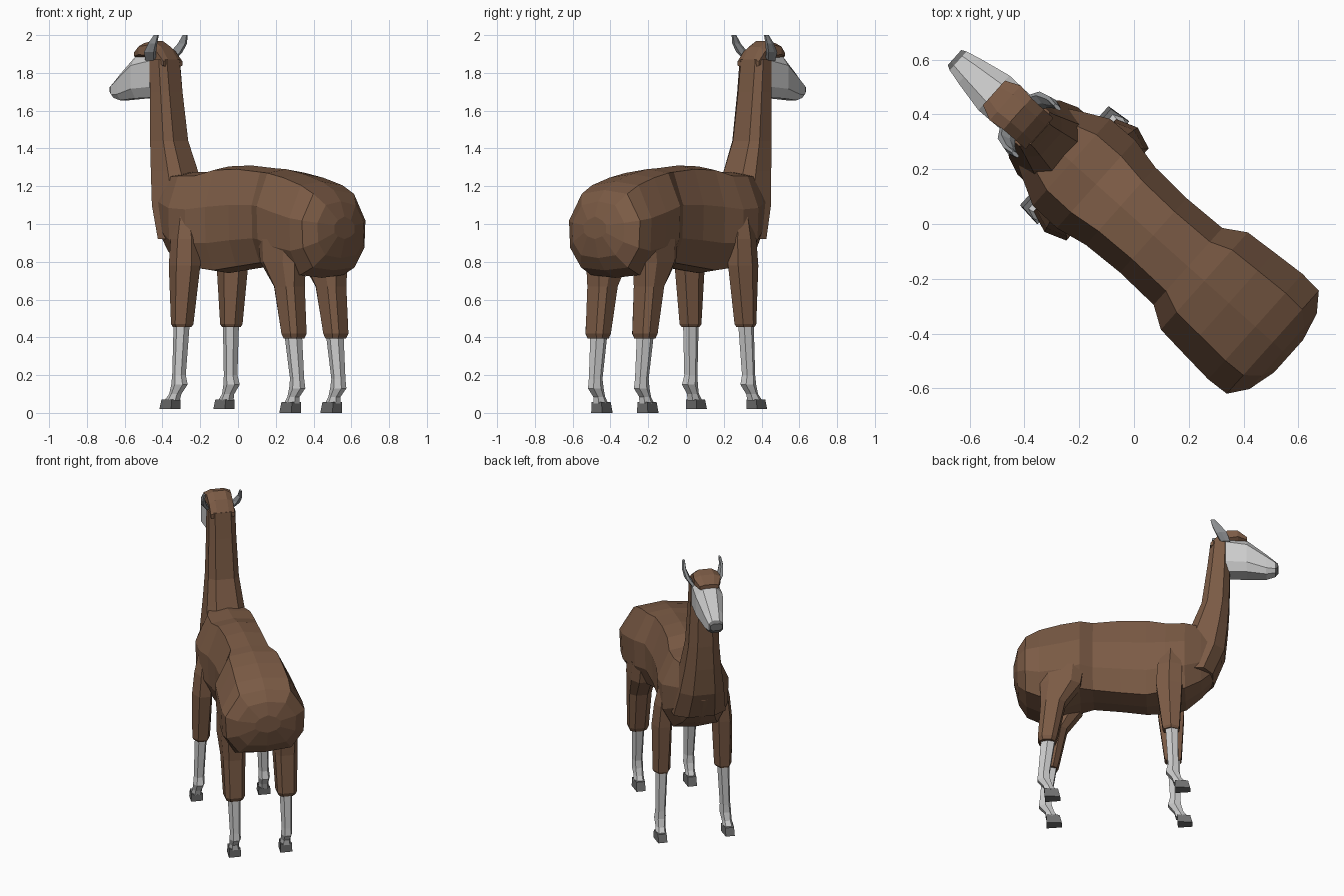
import bpy, bmesh, math
from mathutils import Matrix, Vector

# Local frame: X forward, Y left; the animal stands diagonally in the world
PLACE = Matrix.Rotation(math.radians(138.2), 4, 'Z') @ Matrix.Translation((0, -0.016, 0))
OCT = [(1, .5), (.55, 1), (-.55, 1), (-1, .6), (-1, -.6), (-.55, -1), (.55, -1), (1, -.5)]
HEX = [(1, .55), (0, 1), (-1, .55), (-1, -.55), (0, -1), (1, -.55)]
BOX = [(1, .75), (-1, 1), (-1, -1), (1, -.75)]


def material(name, rgb):
    m = bpy.data.materials.new(name)
    m.diffuse_color = (*rgb, 1)
    return m


WOOL = material("brown_wool", (.2, .105, .06))
DARK = material("dark_grey", (.16, .16, .16))
EAR = material("ear_grey", (.27, .28, .29))


def loft(name, rings, mat=None, side=1):
    """Skin a list of equal-length point rings and cap both ends."""
    bm = bmesh.new()
    loops = [[bm.verts.new(PLACE @ Vector((x, y * side, z))) for x, y, z in r] for r in rings]
    n = len(loops[0])
    for a, b in zip(loops, loops[1:]):
        for i in range(n):
            j = (i + 1) % n
            bm.faces.new((a[i], a[j], b[j], b[i]))
    bm.faces.new(loops[0])
    bm.faces.new(loops[-1])
    bmesh.ops.recalc_face_normals(bm, faces=bm.faces)
    me = bpy.data.meshes.new(name)
    bm.to_mesh(me)
    bm.free()
    ob = bpy.data.objects.new(name, me)
    bpy.context.collection.objects.link(ob)
    if mat:
        me.materials.append(mat)
    return ob


def flat(x, y, z, hx, hy, shape):
    """Horizontal ring."""
    return [(x + hx * a, y + hy * b, z) for a, b in shape]


def upright(x, z0, z1, w, shape=OCT):
    """Ring across the body axis."""
    c, h = (z0 + z1) / 2, (z1 - z0) / 2
    return [(x, w * b, c + h * a) for a, b in shape]


def torso_ring(x, top, bot, w):
    h = top - bot
    half = [(.64 * w, top - .02), (w, top - .38 * h), (.97 * w, top - .72 * h), (.66 * w, bot + .015)]
    pts = [(0, top)] + half + [(0, bot)] + [(-y, z) for y, z in reversed(half)]
    return [(x, y, z) for y, z in pts]


# Torso, rounded rump to chest
loft("torso", [torso_ring(*r) for r in (
    (-.742, 1.04, .92, .08), (-.715, 1.12, .82, .185), (-.665, 1.18, .755, .252),
    (-.58, 1.225, .715, .258), (-.45, 1.265, .73, .248), (-.33, 1.29, .775, .238),
    (-.25, 1.295, .78, .188), (-.08, 1.31, .76, .182), (.08, 1.305, .74, .19),
    (.2, 1.275, .755, .215), (.32, 1.275, .775, .212), (.42, 1.27, .845, .16),
    (.49, 1.25, .92, .12), (.545, 1.19, 1.05, .08))], WOOL)

# Neck, flaring into the chest: back x, front x, height, half width
loft("neck", [flat((a + b) / 2, 0, z, (b - a) / 2, w, OCT) for a, b, z, w in (
    (.25, .49, .92, .165), (.29, .562, 1.1, .14), (.36, .58, 1.28, .115),
    (.42, .59, 1.44, .097), (.455, .594, 1.7, .087), (.475, .594, 1.87, .084))], WOOL)

# Head, nose and forelock
loft("head", [upright(*r) for r in (
    (.57, 1.67, 1.92, .082), (.7, 1.665, 1.89, .085),
    (.82, 1.655, 1.797, .06), (.875, 1.668, 1.75, .046))])
loft("nose", [upright(*r) for r in ((.875, 1.668, 1.75, .046), (.893, 1.69, 1.735, .037))], DARK)
loft("forelock", [upright(*r) for r in (
    (.477, 1.83, 1.87, .076), (.525, 1.83, 1.937, .076), (.585, 1.87, 1.97, .077),
    (.645, 1.88, 1.957, .085), (.7, 1.88, 1.915, .06))], WOOL)

for side, label in ((1, "left"), (-1, "right")):
    # Curved ears
    loft(label + "_ear", [flat(*r, HEX) for r in (
        (.57, .073, 1.865, .028, .018), (.545, .105, 1.91, .034, .018),
        (.515, .118, 1.955, .026, .013), (.492, .115, 2.0, .014, .008))], EAR, side)

    # Front leg: woolly upper, bare shin, hoof
    loft(label + "_front_upper_leg", [flat(*r, HEX) for r in (
        (.235, .165, 1.05, .04, .045), (.228, .18, .92, .075, .06), (.224, .19, .78, .08, .065),
        (.236, .195, .47, .052, .056), (.236, .195, .455, .044, .046))], WOOL, side)
    loft(label + "_front_shin", [flat(*r, HEX) for r in (
        (.24, .196, .46, .038, .038), (.25, .205, .2, .032, .033), (.245, .207, .15, .04, .037),
        (.272, .21, .1, .028, .031), (.292, .213, .065, .038, .034))], None, side)
    loft(label + "_front_hoof", [flat(*r, BOX) for r in (
        (.31, .214, .02, .046, .038), (.302, .214, .072, .04, .036))], DARK, side)

    # Hind leg: thigh, bare shin, hoof
    loft(label + "_hind_thigh", [flat(*r, OCT) for r in (
        (-.45, .16, .92, .145, .078), (-.45, .165, .8, .125, .077), (-.495, .165, .67, .075, .07),
        (-.53, .166, .42, .058, .062), (-.53, .166, .395, .048, .052))], WOOL, side)
    loft(label + "_hind_shin", [flat(*r, HEX) for r in (
        (-.527, .165, .4, .042, .04), (-.552, .164, .18, .034, .033), (-.552, .163, .13, .04, .036),
        (-.525, .163, .085, .028, .031), (-.512, .163, .05, .038, .034))], None, side)
    loft(label + "_hind_hoof", [flat(*r, BOX) for r in (
        (-.498, .163, 0, .048, .038), (-.505, .163, .058, .041, .036))], DARK, side)
